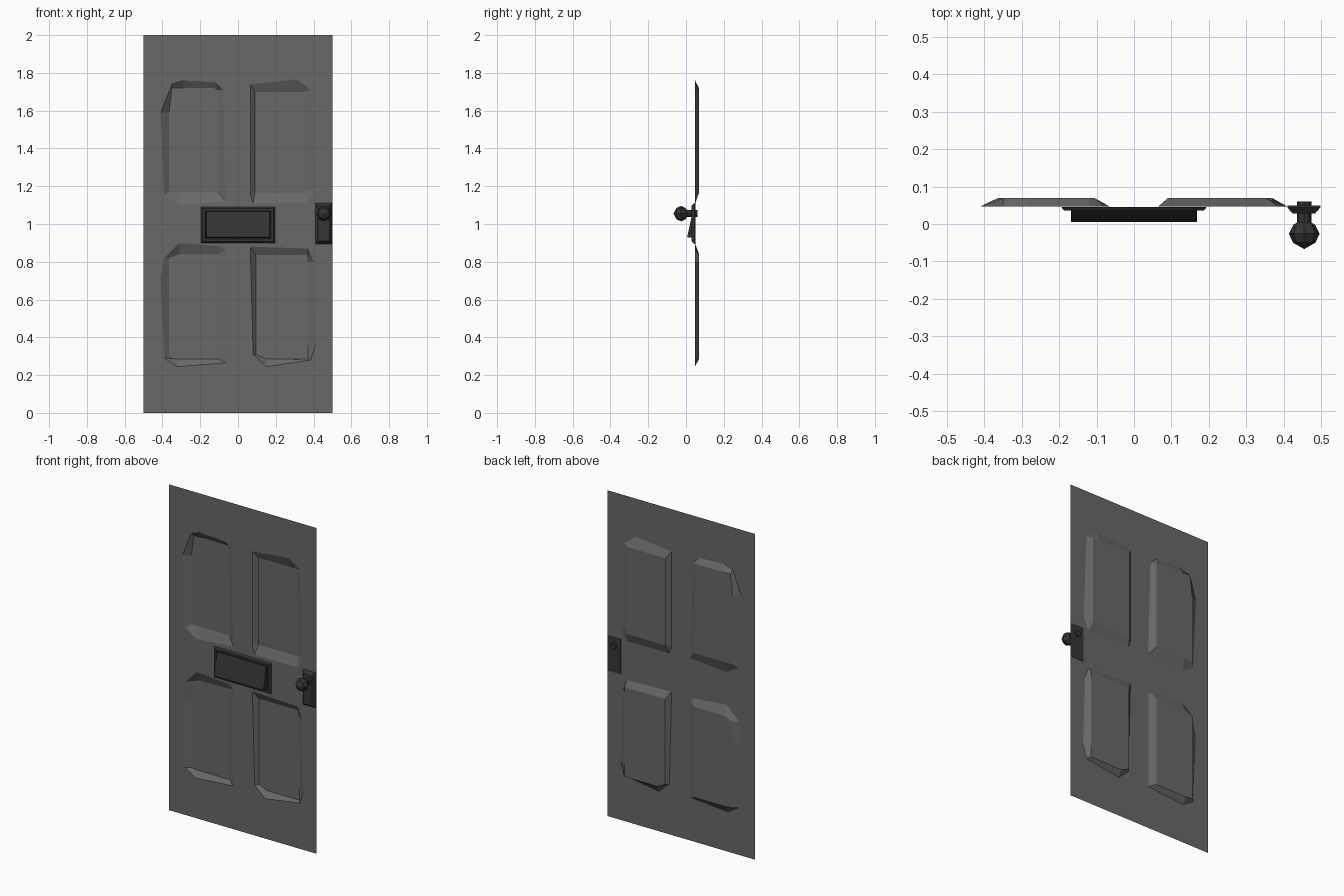
import bpy, bmesh, math
from mathutils import Matrix

if "Cube" in bpy.data.objects:
    bpy.data.objects.remove(bpy.data.objects["Cube"])

FACE_Y, PANEL_Y = 0.047, 0.069


def material(name, v):
    m = bpy.data.materials.new(name)
    m.diffuse_color = (v, v, v, 1)
    m.use_nodes = True
    m.node_tree.nodes["Principled BSDF"].inputs["Base Color"].default_value = m.diffuse_color
    return m


PAINT, IRON = material("door_grey", 0.14), material("dark_iron", 0.035)


def finish(bm, name, mat, recalc=True):
    if recalc:
        bmesh.ops.recalc_face_normals(bm, faces=bm.faces[:])
    me = bpy.data.meshes.new(name)
    bm.to_mesh(me)
    bm.free()
    me.materials.append(mat)
    ob = bpy.data.objects.new(name, me)
    bpy.context.collection.objects.link(ob)
    return ob


def rect(bm, x0, x1, z0, z1, y):
    return [bm.verts.new((x, y, z)) for x, z in ((x0, z0), (x1, z0), (x1, z1), (x0, z1))]


def skin(bm, a, b):
    n = len(a)
    for i in range(n):
        j = (i + 1) % n
        bm.faces.new((a[i], a[j], b[j], b[i]))


# Hand-cut panel outlines, each with the flat rectangle (x0, x1, z0, z1) at its bottom
panels = [
    ([(-.41, 1.59), (-.35, 1.74), (-.29, 1.76), (-.12, 1.75), (-.08, 1.71),
      (-.065, 1.12), (-.31, 1.10), (-.39, 1.15)], (-.365, -.105, 1.17, 1.72)),
    ([(.065, 1.74), (.31, 1.765), (.385, 1.71), (.405, 1.18), (.37, 1.11),
      (.08, 1.11), (.065, 1.16)], (.09, .355, 1.165, 1.70)),
    ([(-.41, .71), (-.39, .29), (-.32, .245), (-.065, .265), (-.065, .86),
      (-.085, .88), (-.31, .90), (-.39, .82)], (-.365, -.105, .285, .84)),
    ([(.065, .88), (.37, .87), (.395, .80), (.41, .36), (.385, .28),
      (.15, .245), (.08, .31)], (.095, .37, .285, .835)),
]

# Door sheet: flat face with four openings
bm = bmesh.new()
loops = [rect(bm, -.5, .5, 0, 2, FACE_Y)]
loops += [[bm.verts.new((x, FACE_Y, z)) for x, z in pts] for pts, _ in panels]
edges = [bm.edges.new((l[i], l[(i + 1) % len(l)])) for l in loops for i in range(len(l))]
bmesh.ops.triangle_fill(bm, edges=edges, use_beauty=True)

# Sunken panels: sloped sides down to a flat floor
for loop, (pts, (x0, x1, z0, z1)) in zip(loops[1:], panels):
    inner = [bm.verts.new((min(max(x, x0), x1), PANEL_Y, min(max(z, z0), z1))) for x, z in pts]
    skin(bm, loop, inner)
    bm.faces.new(inner)
bmesh.ops.remove_doubles(bm, verts=bm.verts[:], dist=0.001)
bm.normal_update()
bmesh.ops.reverse_faces(bm, faces=[f for f in bm.faces if f.normal.y > 0])
finish(bm, "door_leaf", PAINT, recalc=False)

# Letter slot frame: bevelled border around the flap
bm = bmesh.new()
rings = [rect(bm, -.195 + d, .195 - d, .9 + d, 1.09 - d, y)
         for d, y in ((0, .046), (.008, .036), (.02, .036), (.026, .044))]
for a, b in zip(rings, rings[1:]):
    skin(bm, a, b)
bm.faces.new(rings[-1])
finish(bm, "letter_slot_frame", IRON)

# Letter slot flap: wedge that leans out at the bottom
bm = bmesh.new()
ends = [[bm.verts.new((x, y, z)) for y, z in ((.043, 1.065), (.036, 1.065), (.006, .93), (.043, .926))]
        for x in (-.168, .168)]
skin(bm, *ends)
for e in ends:
    bm.faces.new(e)
finish(bm, "letter_slot_flap", IRON)

# Lock plate: tapered block with a shallow front
bm = bmesh.new()
rings = [rect(bm, .41 + d, .498 - d, .895 + d, 1.11 - d, y)
         for d, y in ((0, .049), (0, .044), (.014, .028))]
for a, b in zip(rings, rings[1:]):
    skin(bm, a, b)
bm.faces.new(rings[0])
bm.faces.new(rings[-1])
finish(bm, "lock_plate", IRON)

# Door knob: low-poly turned profile (radius, y) with a spindle through the plate
bm = bmesh.new()
profile = [(.019, .06), (.019, .004), (.029, -.002), (.041, -.026), (.030, -.05)]
rings = [[bm.verts.new((.455 + r * math.cos(a), y, 1.055 + r * math.sin(a)))
          for a in (math.tau * i / 8 for i in range(8))] for r, y in profile]
for a, b in zip(rings, rings[1:]):
    skin(bm, a, b)
bm.faces.new(rings[0])
tip = bm.verts.new((.455, -.067, 1.055))
for i in range(8):
    bm.faces.new((rings[-1][i], rings[-1][(i + 1) % 8], tip))
finish(bm, "door_knob", IRON)
